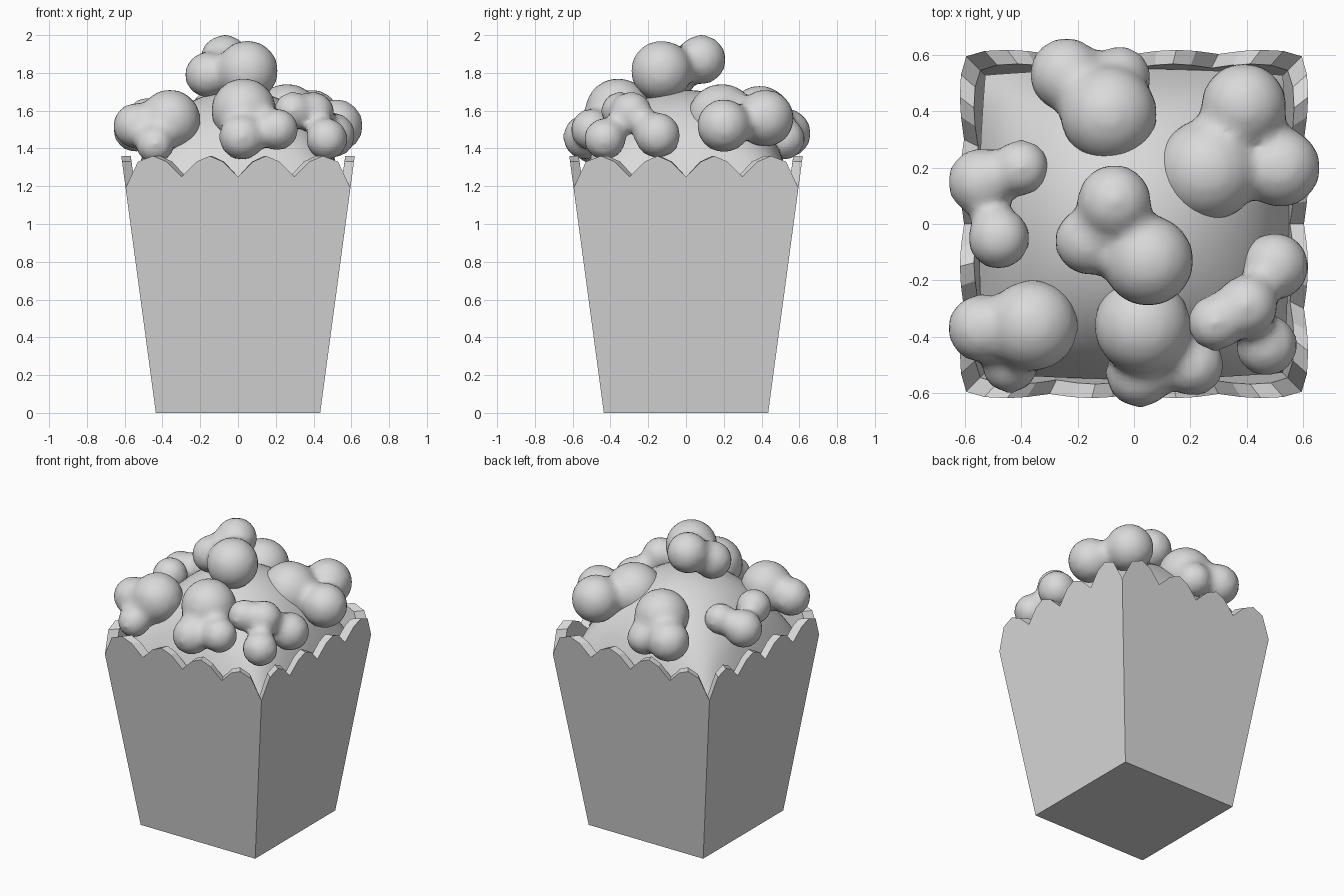
import bpy, bmesh, math
from mathutils import Matrix, Vector

cube = bpy.data.objects.get("Cube")
if cube:
    bpy.data.objects.remove(cube)

GREY = (0.7, 0.7, 0.7, 1)
mat = bpy.data.materials.new("light grey")
mat.use_nodes = True
mat.diffuse_color = GREY
mat.node_tree.nodes["Principled BSDF"].inputs["Base Color"].default_value = GREY


def make_object(name, bm):
    bmesh.ops.recalc_face_normals(bm, faces=bm.faces)
    mesh = bpy.data.meshes.new(name)
    bm.to_mesh(mesh)
    bm.free()
    obj = bpy.data.objects.new(name, mesh)
    bpy.context.collection.objects.link(obj)
    mesh.materials.append(mat)
    return obj


# Tapered square tub with a scalloped rim
BASE, CORNER, CORNER_Z, WALL = 0.435, 0.595, 1.19, 0.05
SLOPE = (CORNER - BASE) / CORNER_Z
half_rim = [(-CORNER, CORNER_Z), (-0.53, 1.33), (-0.45, 1.36), (-0.38, 1.33), (-0.30, 1.25),
            (-0.22, 1.33), (-0.15, 1.36), (-0.08, 1.33), (0, 1.25)]
rim = half_rim + [(-x, z) for x, z in half_rim[-2:0:-1]]

bm = bmesh.new()
outer_low, outer_top, inner_top, inner_low = [], [], [], []
for side in range(4):
    turn = Matrix.Rotation(side * math.pi / 2, 3, "Z")
    for x, z in rim:
        t = x / CORNER
        wall = BASE + SLOPE * z
        for ring, co in (
            (outer_low, (t * BASE, -BASE, 0)),
            (outer_top, (x, -wall, z)),
            (inner_top, (t * (CORNER - WALL), WALL - wall, z)),
            (inner_low, (t * (BASE - WALL), WALL - BASE, WALL)),
        ):
            ring.append(bm.verts.new(turn @ Vector(co)))
for a, b in ((outer_low, outer_top), (outer_top, inner_top), (inner_top, inner_low)):
    for i in range(len(a)):
        j = (i + 1) % len(a)
        bm.faces.new((a[i], a[j], b[j], b[i]))
bm.faces.new(outer_low)
bm.faces.new(inner_low)
make_object("tub", bm)

# Domed filling inside the tub
bm = bmesh.new()
bmesh.ops.create_grid(bm, x_segments=20, y_segments=20, size=1)
for v in bm.verts:
    u, w = v.co.x, v.co.y
    v.co = (0.55 * u * (1 - 0.04 * w * w), 0.55 * w * (1 - 0.04 * u * u),
            1.1 + 0.61 * math.sqrt((1 - 0.95 * u * u) * (1 - 0.95 * w * w)))
for f in bm.faces:
    f.smooth = True
make_object("filling", bm)

# Puffed kernels: lobes as x, y, z, radius
kernels = {
    "front_right_kernel": [(-.36, -.36, 1.55, .16), (-.54, -.37, 1.52, .12), (-.44, -.5, 1.42, .1)],
    "right_kernel": [(-.54, .15, 1.5, .12), (-.4, .2, 1.55, .1), (-.48, -.05, 1.56, .11)],
    "front_kernel": [(.03, -.36, 1.6, .17), (.02, -.53, 1.46, .12), (.21, -.5, 1.5, .11)],
    "front_left_kernel": [(.29, -.35, 1.6, .1), (.4, -.29, 1.59, .11), (.5, -.15, 1.47, .12),
                          (.47, -.43, 1.45, .11)],
    "left_kernel": [(.26, .19, 1.56, .18), (.39, .42, 1.56, .15), (.52, .2, 1.52, .14)],
    "back_kernel": [(-.24, .53, 1.48, .13), (-.09, .39, 1.56, .17), (-.05, .52, 1.45, .11)],
    "top_kernel": [(.05, -.13, 1.81, .16), (-.16, -.06, 1.79, .12), (-.07, .08, 1.87, .13)],
}
for name, lobes in kernels.items():
    bm = bmesh.new()
    for x, y, z, r in lobes:
        bmesh.ops.create_icosphere(bm, subdivisions=3, radius=r * 1.03,
                                   matrix=Matrix.Translation((x, y, z)))
    obj = make_object(name, bm)
    # Fuse the lobes and soften the creases between them
    fuse = obj.modifiers.new("fuse", "REMESH")
    fuse.mode = "VOXEL"
    fuse.voxel_size = 0.025
    fuse.use_smooth_shade = True
    soften = obj.modifiers.new("soften", "SMOOTH")
    soften.factor = 0.5
    soften.iterations = 8
